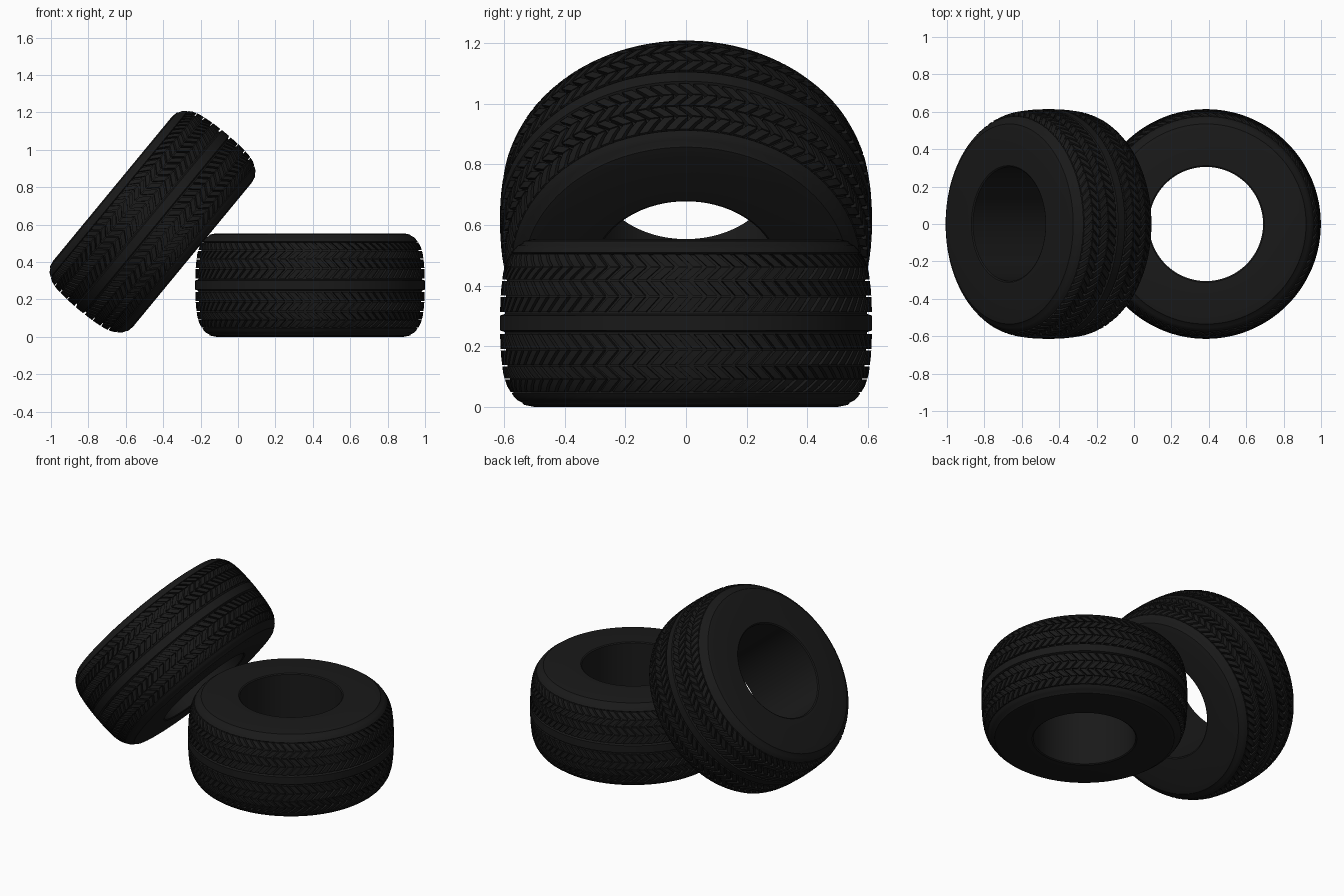
import bpy, bmesh
from math import pi, cos, sin, radians

if "Cube" in bpy.data.objects:
    bpy.data.objects.remove(bpy.data.objects["Cube"])

HALF = 0.277          # half of the tyre width
SEG = 128             # sides of the revolved body
LUGS = 80             # tread blocks per row
OUTER = [(0, .615), (.10, .611), (.17, .603), (.215, .588), (.245, .566), (.265, .54), (.277, .50)]

rubber = bpy.data.materials.new("rubber")
rubber.diffuse_color = (0.01, 0.01, 0.01, 1)
rubber.use_nodes = True
rubber.node_tree.nodes["Principled BSDF"].inputs["Base Color"].default_value = rubber.diffuse_color


def radius(h):
    """Outer radius at distance h from the middle plane."""
    h = abs(h)
    for (h0, r0), (h1, r1) in zip(OUTER, OUTER[1:]):
        if h <= h1:
            return r0 + (r1 - r0) * (h - h0) / (h1 - h0)
    return OUTER[-1][1]


def point(bm, r, a, h):
    return bm.verts.new((r * cos(a), r * sin(a), h))


def body(bm):
    # closed cross-section: hole wall, flat sidewalls, recessed tread floor, plain ribs
    side = [(.305, .272), (.312, HALF), (.50, HALF), (.535, .270), (.54, .263), (.556, .255),
            (.566, .245), (.575, .232), (.563, .224), (radius(.17) - .016, .17),
            (radius(.03) - .016, .03), (.614, .024)]
    prof = side + [(r, -h) for r, h in reversed(side)]
    rings = [[point(bm, r, 2 * pi * i / SEG, h) for r, h in prof] for i in range(SEG)]
    n = len(prof)
    for i in range(SEG):
        a, b = rings[i], rings[(i + 1) % SEG]
        for j in range(n):
            k = (j + 1) % n
            bm.faces.new((a[j], b[j], b[k], a[k]))


def lug(bm, a0, h0, h1, slant):
    # slanted tread block following the crown of the tyre
    w = 2 * pi / LUGS * 0.68
    sections = []
    for t in (0, .5, 1):
        h = h0 + (h1 - h0) * t
        a = a0 + slant * (t - .5)
        top, low = radius(h), radius(h) - .03
        sections.append([point(bm, low, a, h), point(bm, top, a, h),
                         point(bm, top, a + w, h), point(bm, low, a + w, h)])
    for s, e in zip(sections, sections[1:]):
        for j in range(4):
            k = (j + 1) % 4
            bm.faces.new((s[j], s[k], e[k], e[j]))
    bm.faces.new(sections[0])
    bm.faces.new(sections[-1])


def tyre_mesh():
    bm = bmesh.new()
    body(bm)
    # herringbone rows on both sides of the centre rib
    rows = [(.036, .086, 1), (.090, .138, -1), (.143, .183, 1), (.187, .228, -1)]
    pitch = 2 * pi / LUGS
    for side in (1, -1):
        for h0, h1, s in rows:
            for i in range(LUGS):
                lug(bm, i * pitch, side * h0, side * h1, s * pitch * 0.95)
    bmesh.ops.recalc_face_normals(bm, faces=bm.faces)
    me = bpy.data.meshes.new("tyre")
    bm.to_mesh(me)
    bm.free()
    me.materials.append(rubber)
    return me


def place(name, loc, tilt):
    ob = bpy.data.objects.new(name, tyre_mesh())
    bpy.context.collection.objects.link(ob)
    ob.location = loc
    ob.rotation_euler = (0, radians(tilt), 0)
    bpy.ops.object.select_all(action='DESELECT')
    ob.select_set(True)
    bpy.context.view_layer.objects.active = ob
    bpy.ops.object.shade_smooth_by_angle(angle=radians(30))


# one tyre lies flat, the other leans on it
place("flat_tyre", (0.385, 0, HALF), 0)
place("leaning_tyre", (-0.457, 0, 0.616), -50.5)
